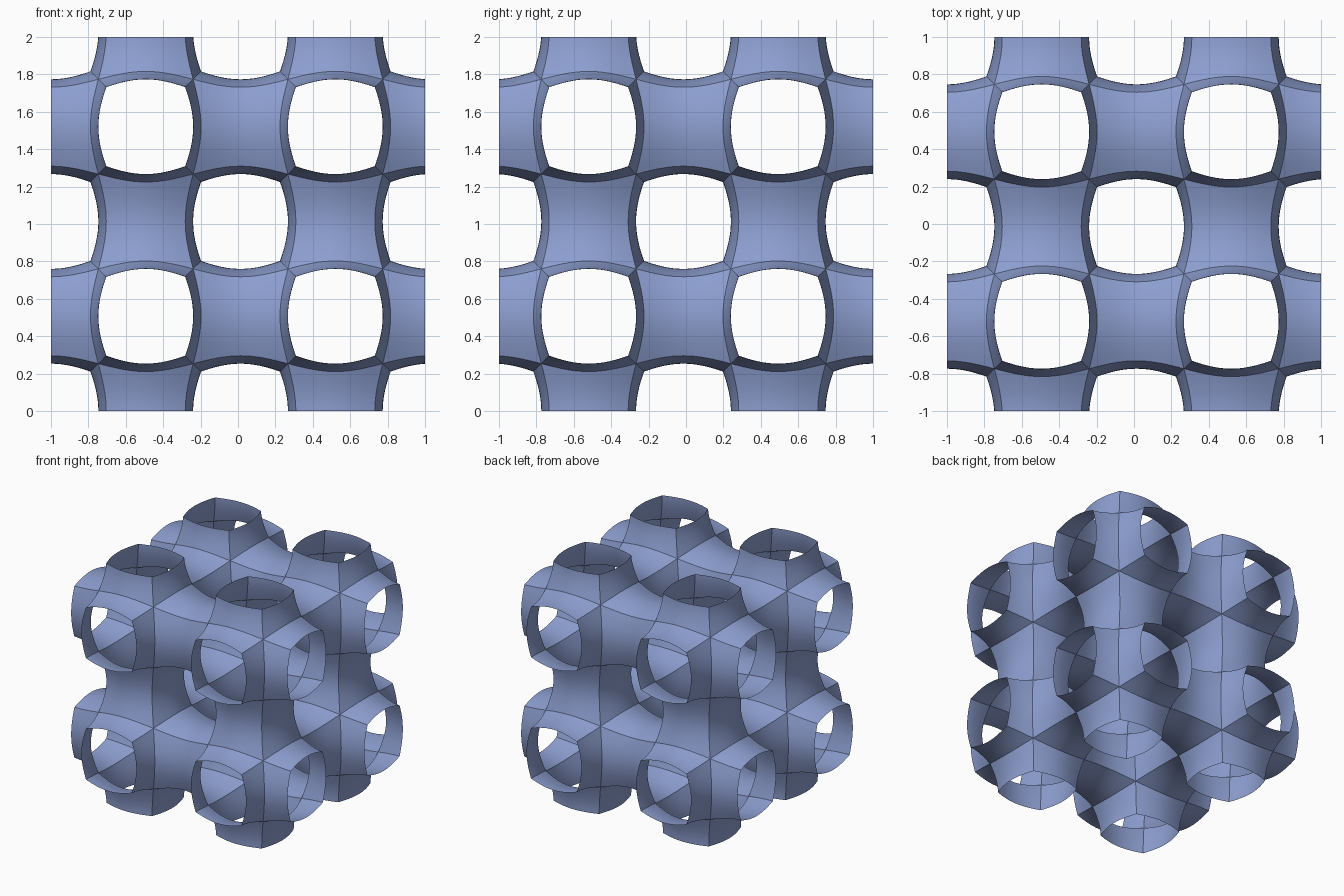
import bpy, bmesh, math
from itertools import permutations, product

if "Cube" in bpy.data.objects:
    bpy.data.objects.remove(bpy.data.objects["Cube"])

PERIOD = 1.0135   # length of one lattice cell
K = 2.85          # squareness of the tubes: cos(u) + cos(v) + K*cos(w) = 0
N = 8             # grid steps per patch side
H = 1 / (K + 1)


def clamp_acos(c):
    return math.acos(max(-1, min(1, c))) / (2 * math.pi) * PERIOD


def patch_point(i, j):
    """Point of the basic wedge between two mirror planes (u <= w <= v)."""
    s = math.sin(math.pi / 2 * i / N)
    t = math.sin(math.pi / 2 * j / N)
    a = s + H * t * (1 - s)
    b = t + H * s * (1 - t)
    return clamp_acos(a), clamp_acos((b - a) / K), clamp_acos(-b)


wedge = [[patch_point(i, j) for j in range(N + 1)] for i in range(N + 1)]
bm = bmesh.new()


def unfold(value, half_cell):
    """Mirror a coordinate into the given half cell."""
    half = PERIOD / 2
    return half_cell * half + (half - value if half_cell % 2 else value)


# Repeat the wedge: six axis orders in each of the 4 x 4 x 4 half cells
for cell in product(range(4), repeat=3):
    for order in permutations(range(3)):
        grid = []
        for row in wedge:
            line = []
            for p in row:
                x, y, z = (unfold(p[order[k]], cell[k]) for k in range(3))
                line.append(bm.verts.new((x - 1, 1 - y, z)))
            grid.append(line)
        for i in range(N):
            for j in range(N):
                bm.faces.new((grid[i][j], grid[i + 1][j],
                              grid[i + 1][j + 1], grid[i][j + 1]))

bmesh.ops.remove_doubles(bm, verts=bm.verts, dist=1e-4)

# Trim the sheet to a 2 x 2 x 2 block
for co, no in (((1, 0, 0), (1, 0, 0)), ((0, -1, 0), (0, -1, 0)), ((0, 0, 2), (0, 0, 1))):
    bmesh.ops.bisect_plane(bm, geom=bm.verts[:] + bm.edges[:] + bm.faces[:],
                           plane_co=co, plane_no=no, clear_outer=True)
bmesh.ops.recalc_face_normals(bm, faces=bm.faces)

mesh = bpy.data.meshes.new("lattice_sheet")
bm.to_mesh(mesh)
bm.free()
sheet = bpy.data.objects.new("lattice_sheet", mesh)
bpy.context.collection.objects.link(sheet)

# Blue finish
blue = bpy.data.materials.new("blue")
blue.diffuse_color = (0.27, 0.35, 0.64, 1)
blue.use_nodes = True
blue.node_tree.nodes["Principled BSDF"].inputs["Base Color"].default_value = blue.diffuse_color
mesh.materials.append(blue)

bpy.context.view_layer.objects.active = sheet
sheet.select_set(True)
bpy.ops.object.shade_smooth_by_angle(angle=math.radians(30))
